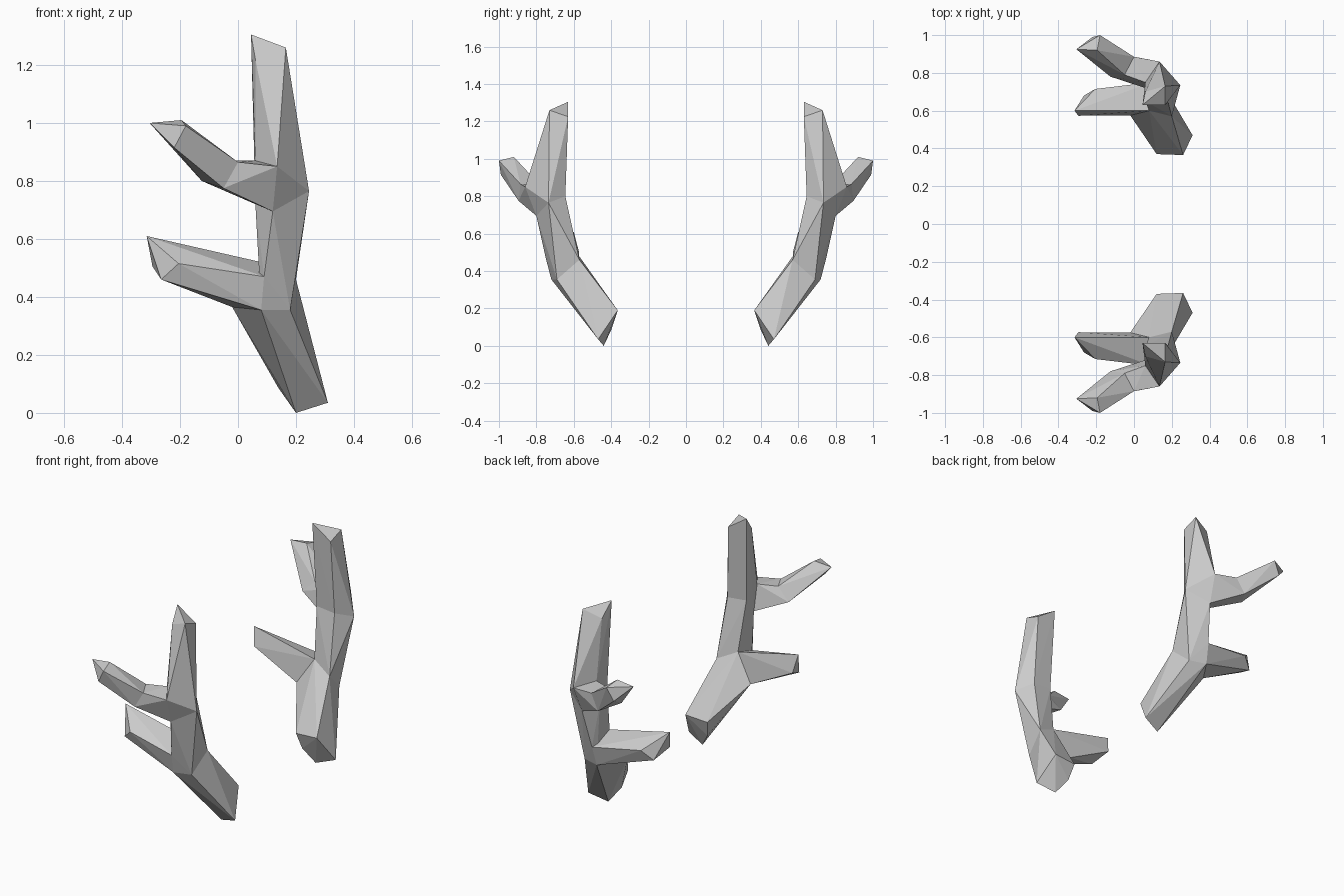
import bpy, bmesh

if "Cube" in bpy.data.objects:
    bpy.data.objects.remove(bpy.data.objects["Cube"])

# Cross-sections of one antler (the +y side)
BASE = [(.31, .47, .035), (.20, .44, 0), (.14, .40, .085), (.12, .37, .18), (.26, .365, .19)]
# fork of the lower tine: front inner, front outer, low outer, top outer, top inner, low inner
F1, F2, F3, F4, F5, F6 = [(.20, .57, .46), (.18, .69, .355), (.08, .72, .355),
                          (.09, .75, .47), (.08, .60, .52), (-.02, .575, .365)]
# fork of the upper tine: front, top outer, low outer, top back, inner back, inner front, low back
U1, U2, U3, U4, U5, U6, U7 = [(.245, .735, .765), (.135, .86, .85), (.12, .80, .695),
                              (.06, .75, .87), (.06, .65, .81), (.18, .645, .80), (.06, .72, .72)]
CROWN = [(.045, .63, 1.305), (.165, .63, 1.225), (.165, .73, 1.26), (.06, .70, 1.22)]
LOW_TIP = [(-.315, .60, .61), (-.215, .62, .57), (-.205, .715, .515), (-.265, .68, .46), (-.295, .573, .505)]
ELBOW = [(0, .885, .865), (-.05, .895, .775), (-.125, .78, .80), (-.05, .79, .87)]
UP_TIP = [(-.305, .925, 1.0), (-.195, .92, 1.01), (-.18, 1.0, .99), (-.22, .99, .915)]


def hull(name, points):
    """Faceted branch segment spanning the given cross-sections."""
    bm = bmesh.new()
    for p in points:
        bm.verts.new(p)
    res = bmesh.ops.convex_hull(bm, input=bm.verts[:])
    loose = [v for v in bm.verts if not v.link_faces]
    bmesh.ops.delete(bm, geom=loose, context='VERTS')
    bmesh.ops.recalc_face_normals(bm, faces=bm.faces[:])
    me = bpy.data.meshes.new(name)
    bm.to_mesh(me)
    bm.free()
    ob = bpy.data.objects.new(name, me)
    bpy.context.collection.objects.link(ob)
    return ob


# Branch segments
antler = hull("antlers", BASE + [F1, F2, F3, F5, F6])
parts = [
    hull("middle_beam", [F1, F2, F3, F4, F5, U1, U3, U5, U6, U7]),
    hull("upper_beam", [U1, U2, U4, U5, U6, U7] + CROWN),
    hull("lower_tine", [F3, F4, F5, F6] + LOW_TIP),
    hull("upper_tine_root", [U1, U2, U3, U4, U7] + ELBOW),
    hull("upper_tine_end", ELBOW + UP_TIP),
]

# Fuse the segments into one branch
for part in parts:
    mod = antler.modifiers.new("fuse", 'BOOLEAN')
    mod.operation = 'UNION'
    mod.solver = 'EXACT'
    mod.object = part
dg = bpy.context.evaluated_depsgraph_get()
fused = bpy.data.meshes.new_from_object(antler.evaluated_get(dg))
antler.modifiers.clear()
antler.data = fused
for part in parts:
    bpy.data.objects.remove(part)

# Matching antler on the other side
mir = antler.modifiers.new("mirror", 'MIRROR')
mir.use_axis = (False, True, False)
mir.use_mirror_merge = False
